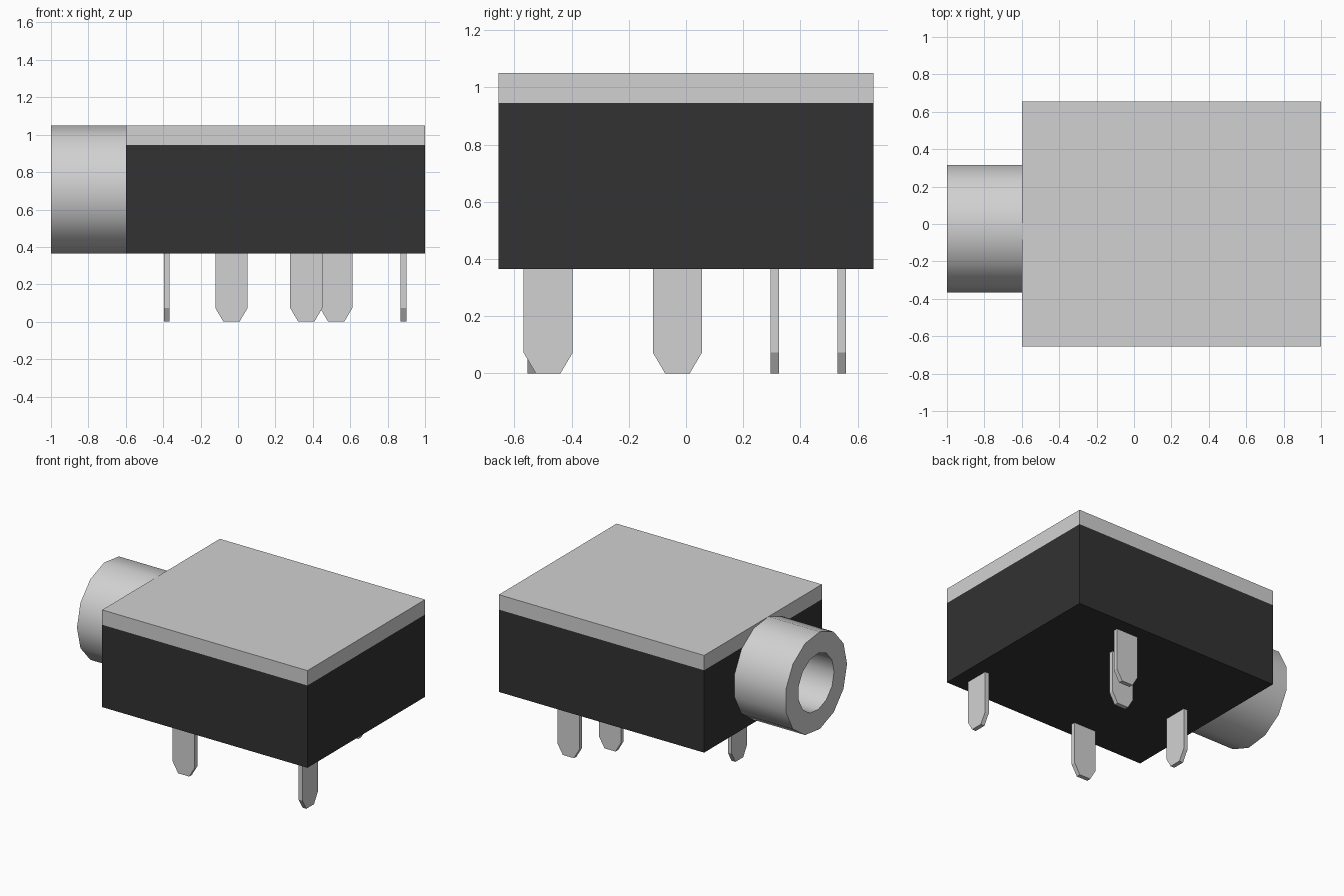
import bpy, bmesh, math
from mathutils import Vector

cube = bpy.data.objects.get("Cube")
if cube:
    bpy.data.objects.remove(cube, do_unlink=True)


def material(name, color):
    m = bpy.data.materials.new(name)
    m.use_nodes = True
    m.diffuse_color = color
    m.node_tree.nodes["Principled BSDF"].inputs["Base Color"].default_value = color
    return m


METAL = material("light grey metal", (0.64, 0.64, 0.64, 1))
PLASTIC = material("black plastic", (0.032, 0.032, 0.032, 1))


def finish(name, bm, mat):
    bmesh.ops.recalc_face_normals(bm, faces=bm.faces)
    mesh = bpy.data.meshes.new(name)
    bm.to_mesh(mesh)
    bm.free()
    mesh.materials.append(mat)
    obj = bpy.data.objects.new(name, mesh)
    bpy.context.collection.objects.link(obj)
    return obj


def box(name, lo, hi, mat):
    bm = bmesh.new()
    bmesh.ops.create_cube(bm, size=1)
    lo, hi = Vector(lo), Vector(hi)
    bmesh.ops.scale(bm, vec=hi - lo, verts=bm.verts)
    bmesh.ops.translate(bm, vec=(lo + hi) / 2, verts=bm.verts)
    return finish(name, bm, mat)


def pin(name, x, y, along_y):
    """Flat pin with a chamfered tip, extruded from its outline."""
    w, tip, t, top = 0.086, 0.043, 0.03, 0.37
    outline = [(-tip, 0), (tip, 0), (w, 0.073), (w, top), (-w, top), (-w, 0.073)]
    bm = bmesh.new()
    if along_y:
        pts, push = [(x - t / 2, y + u, z) for u, z in outline], (t, 0, 0)
    else:
        pts, push = [(x + u, y - t / 2, z) for u, z in outline], (0, t, 0)
    face = bm.faces.new([bm.verts.new(p) for p in pts])
    ext = bmesh.ops.extrude_face_region(bm, geom=[face], use_keep_orig=True)
    bmesh.ops.translate(bm, vec=push,
                        verts=[v for v in ext["geom"] if isinstance(v, bmesh.types.BMVert)])
    return finish(name, bm, METAL)


def tube(name, x0, x1, y, z, outer, inner, sides):
    """Hollow barrel along x: four rings bridged into a closed loop."""
    bm = bmesh.new()
    rings = []
    for x, r in ((x0, outer), (x1, outer), (x1, inner), (x0, inner)):
        angles = [2 * math.pi * i / sides for i in range(sides)]
        rings.append([bm.verts.new((x, y - r * math.cos(a), z + r * math.sin(a)))
                      for a in angles])
    for k in range(4):
        a, b = rings[k], rings[(k + 1) % 4]
        for i in range(sides):
            j = (i + 1) % sides
            bm.faces.new((a[i], a[j], b[j], b[i]))
    obj = finish(name, bm, METAL)
    bpy.ops.object.select_all(action='DESELECT')
    bpy.context.view_layer.objects.active = obj
    obj.select_set(True)
    bpy.ops.object.shade_smooth_by_angle(angle=math.radians(35))
    return obj


# Housing and its cover
box("housing", (-0.6, -0.655, 0.365), (1.0, 0.655, 0.945), PLASTIC)
box("top_cover", (-0.6, -0.655, 0.945), (1.0, 0.655, 1.05), METAL)

# Socket barrel on the right side
tube("socket_barrel", -1.0, -0.6, -0.02, 0.7075, 0.345, 0.2, 13)

# Solder pins: position and whether the wide side runs along y
for name, x, y, along_y in (
        ("pin_barrel_side", -0.38, -0.03, True),
        ("pin_far_side", 0.885, -0.482, True),
        ("pin_front", -0.035, -0.54, False),
        ("pin_middle", 0.365, 0.31, False),
        ("pin_back", 0.525, 0.545, False)):
    pin(name, x, y, along_y)
